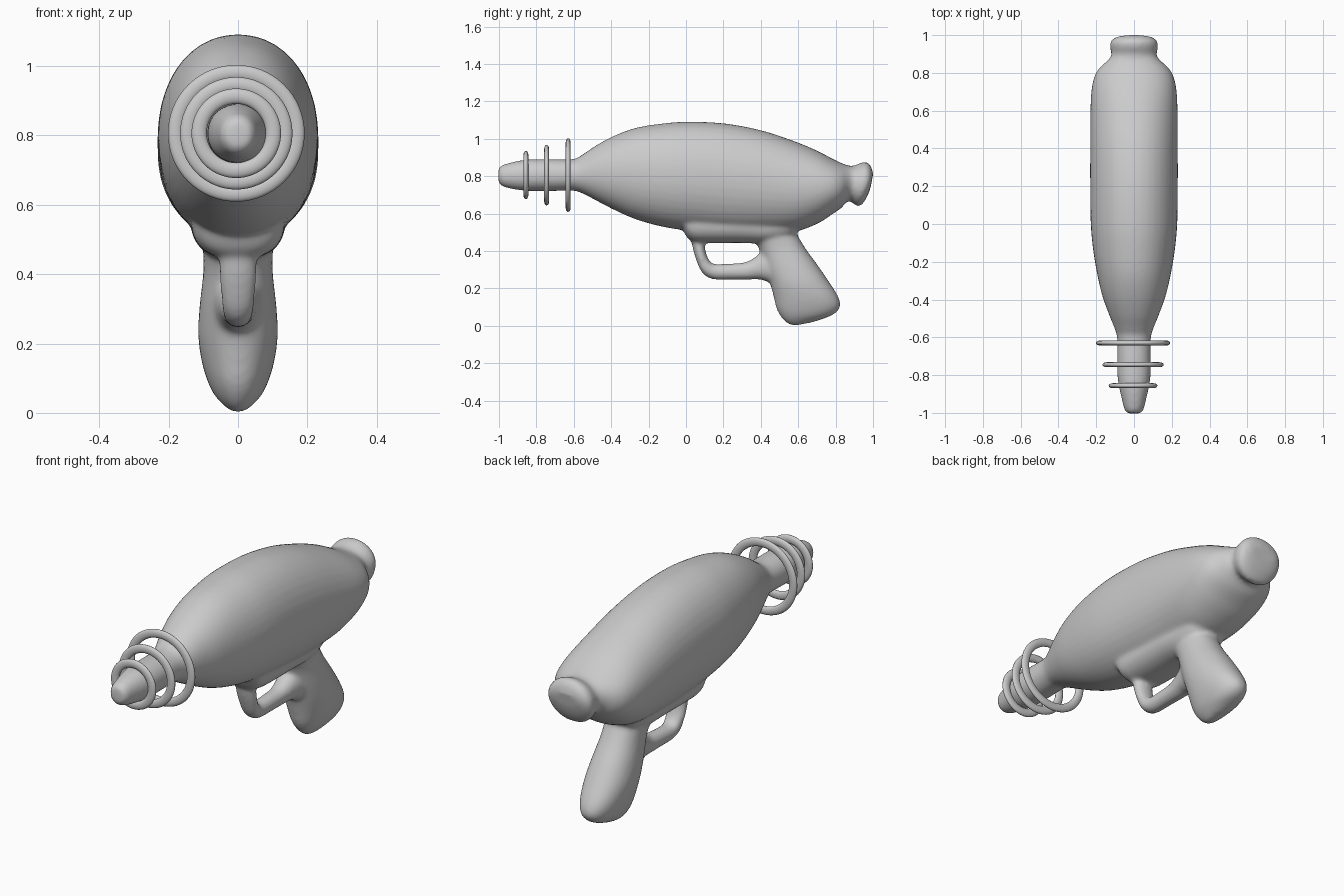
import bpy, bmesh, math
from mathutils import Vector

if "Cube" in bpy.data.objects:
    bpy.data.objects.remove(bpy.data.objects["Cube"])

SEG = 40


def smooth_rows(rows, steps=5):
    """Catmull-Rom interpolation through a list of section rows."""
    out = []
    for i in range(len(rows) - 1):
        p0, p1 = rows[max(i - 1, 0)], rows[i]
        p2, p3 = rows[i + 1], rows[min(i + 2, len(rows) - 1)]
        for s in range(steps):
            t = s / steps
            out.append([0.5 * (2 * b + (c - a) * t + (2 * a - 5 * b + 4 * c - d) * t * t
                               + (3 * b - a - 3 * c + d) * t ** 3)
                        for a, b, c, d in zip(p0, p1, p2, p3)])
    return out + [list(rows[-1])]


def loft(name, rows, power=2.1):
    """Each row: (y, z) of one edge, (y, z) of the opposite edge, half width in x."""
    bm = bmesh.new()
    rings = []
    for ya, za, yb, zb, w in smooth_rows(rows):
        a, b = Vector((0, ya, za)), Vector((0, yb, zb))
        mid, half = (a + b) / 2, (b - a) / 2
        ring = []
        for k in range(SEG):
            t = 2 * math.pi * k / SEG
            c, s = math.cos(t), math.sin(t)
            u = math.copysign(abs(c) ** (2 / power), c)
            v = math.copysign(abs(s) ** (2 / power), s)
            ring.append(bm.verts.new(mid + half * v + Vector((w * u, 0, 0))))
        rings.append(ring)
    for r, q in zip(rings, rings[1:]):
        for k in range(SEG):
            n = (k + 1) % SEG
            bm.faces.new((r[k], r[n], q[n], q[k]))
    bm.faces.new(rings[0])
    bm.faces.new(rings[-1])
    bmesh.ops.recalc_face_normals(bm, faces=bm.faces)
    me = bpy.data.meshes.new(name)
    bm.to_mesh(me)
    bm.free()
    ob = bpy.data.objects.new(name, me)
    bpy.context.collection.objects.link(ob)
    return ob


# Barrel and main body: y, bottom z, top z, half width
hull = [(-1.003, .77, .84, .033), (-.985, .747, .858, .05), (-.93, .732, .875, .064),
        (-.86, .722, .888, .08), (-.80, .72, .891, .088), (-.70, .721, .891, .089),
        (-.60, .722, .892, .09), (-.55, .706, .918, .104), (-.48, .67, .965, .132),
        (-.38, .618, 1.018, .168), (-.27, .57, 1.058, .194), (-.14, .533, 1.08, .216),
        (0, .51, 1.091, .229), (.2, .492, 1.083, .232), (.4, .49, 1.046, .232),
        (.58, .503, .987, .231), (.70, .545, .937, .226), (.78, .595, .895, .21),
        (.83, .63, .871, .18)]
# Rear knob, tilted
knob = [(.862, .665, .872, .856, .138), (.885, .664, .902, .857, .12),
        (.905, .645, .935, .872, .124), (.935, .643, .967, .876, .128),
        (.968, .69, .99, .85, .112), (.987, .74, 1.001, .815, .075)]
body = loft("body", [(y, b, y, t, w) for y, b, t, w in hull] + knob)

# Narrow housing above the trigger
housing = loft("housing", [(y, b, y, .66, w) for y, b, w in
                           [(-.03, .56, .08), (-.005, .49, .115), (.035, .45, .13),
                            (.12, .443, .135), (.3, .443, .135), (.45, .44, .13),
                            (.56, .47, .115), (.61, .53, .08)]], 2.4)

# Grip: front edge, rear edge, half width
grip = loft("grip", [(.33, .58, .56, .60, .09), (.36, .48, .585, .51, .10),
                     (.395, .40, .635, .42, .10), (.425, .30, .70, .33, .11),
                     (.452, .22, .762, .24, .115), (.47, .15, .812, .16, .106),
                     (.485, .09, .825, .105, .09), (.51, .045, .795, .065, .07),
                     (.54, .015, .74, .04, .045), (.575, .0, .68, .02, .022)], 2.2)

# Trigger guard: outer edge, inner edge, half width
guard = loft("trigger_guard", [(.025, .50, .10, .50, .058), (.033, .43, .10, .43, .055),
                               (.052, .36, .112, .375, .052), (.085, .285, .135, .338, .047),
                               (.14, .25, .165, .33, .042), (.24, .247, .24, .333, .042),
                               (.33, .247, .315, .34, .046), (.40, .247, .365, .365, .055),
                               (.47, .22, .42, .41, .07)])

# Fuse the parts into one skin with soft blends
bpy.ops.object.select_all(action='DESELECT')
for ob in (body, housing, grip, guard):
    ob.select_set(True)
bpy.context.view_layer.objects.active = body
bpy.ops.object.join()
rm = body.modifiers.new("fuse", 'REMESH')
rm.mode = 'VOXEL'
rm.voxel_size = 0.01
rm.use_smooth_shade = True
sm = body.modifiers.new("blend", 'SMOOTH')
sm.factor = 0.5
sm.iterations = 12

# Flattened rings around the barrel
for i, (y, outer) in enumerate([(-.63, .197), (-.745, .162), (-.856, .129)]):
    bpy.ops.mesh.primitive_torus_add(major_segments=64, minor_segments=16,
                                     major_radius=outer - .022, minor_radius=.022,
                                     location=(-.005, y, .806), rotation=(math.pi / 2, 0, 0))
    ring = bpy.context.object
    ring.name = f"barrel_ring_{i + 1}"
    ring.scale = (1, 1, .6)
    bpy.ops.object.shade_smooth()
